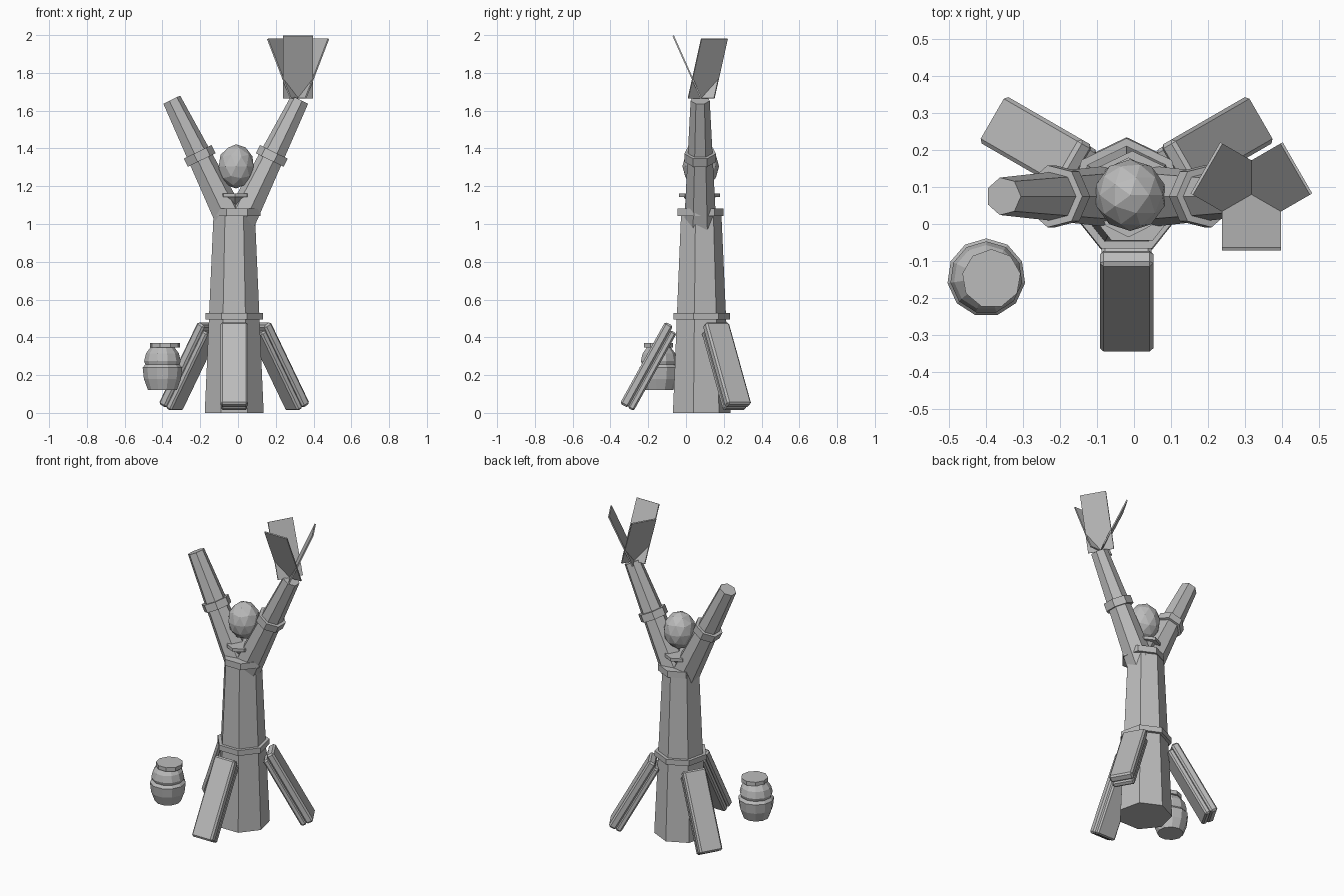
import bpy, bmesh, math
from mathutils import Vector, Matrix

cube = bpy.data.objects.get("Cube")
if cube:
    bpy.data.objects.remove(cube, do_unlink=True)

grey = bpy.data.materials.new("plain_grey")
grey.use_nodes = True
COLOUR = (0.5, 0.5, 0.5, 1)
grey.diffuse_color = COLOUR
grey.node_tree.nodes["Principled BSDF"].inputs["Base Color"].default_value = COLOUR

CX, CY = -0.02, 0.075          # trunk axis


def finish(name, bm):
    bmesh.ops.recalc_face_normals(bm, faces=bm.faces)
    mesh = bpy.data.meshes.new(name)
    bm.to_mesh(mesh)
    bm.free()
    mesh.materials.append(grey)
    obj = bpy.data.objects.new(name, mesh)
    bpy.context.collection.objects.link(obj)
    return obj


def lathe(name, profile, sides, matrix, start=math.pi / 2):
    """Closed solid from (radius, height) rings, capped at both ends."""
    bm = bmesh.new()
    rings = []
    for r, z in profile:
        rings.append([bm.verts.new(matrix @ Vector((
            r * math.cos(start + math.tau * i / sides),
            r * math.sin(start + math.tau * i / sides), z))) for i in range(sides)])
    for a, b in zip(rings, rings[1:]):
        for i in range(sides):
            j = (i + 1) % sides
            bm.faces.new((a[i], a[j], b[j], b[i]))
    bm.faces.new(rings[0])
    bm.faces.new(rings[-1])
    return finish(name, bm)


def at(x, y, z=0):
    return Matrix.Translation((x, y, z))


def board(name, size, matrix, bevel=0):
    """Box whose local origin is its centre, with optional chamfer."""
    bm = bmesh.new()
    bmesh.ops.create_cube(bm, size=1)
    bmesh.ops.scale(bm, vec=size, verts=bm.verts)
    if bevel:
        bmesh.ops.bevel(bm, geom=bm.edges[:], offset=bevel, segments=1, affect='EDGES')
    bmesh.ops.transform(bm, matrix=matrix, verts=bm.verts)
    return finish(name, bm)


def leaning(origin, heading, r, z, lean):
    """Frame at radius r and height z: local x outward, z leaning outward by lean."""
    return (at(*origin) @ Matrix.Rotation(heading, 4, 'Z') @ at(r, 0, z)
            @ Matrix.Rotation(lean, 4, 'Y'))


# Trunk with its two bands
lathe("trunk", [(0.16, 0), (0.112, 1.06)], 7, at(CX, CY))
lathe("lower_band", [(0.157, 0.495), (0.157, 0.53)], 7, at(CX, CY))
lathe("upper_band", [(0.128, 1.043), (0.128, 1.083)], 7, at(CX + 0.015, CY - 0.005))

# Collar dish and head
squash = at(-0.015, 0.072) @ Matrix.Diagonal((0.88, 1.08, 1, 1))
lathe("collar_cup", [(0.03, 1.08), (0.045, 1.105), (0.078, 1.142)], 8, squash)
lathe("collar_rim", [(0.1, 1.142), (0.1, 1.162)], 8, squash)
bm = bmesh.new()
bmesh.ops.create_icosphere(bm, subdivisions=2, radius=1)
bmesh.ops.transform(bm, verts=bm.verts,
                    matrix=at(-0.01, 0.078, 1.305) @ Matrix.Diagonal((0.097, 0.097, 0.117, 1)))
finish("head", bm)

# Raised arms with cuffs
for side, label in ((1, "left"), (-1, "right")):
    base = Vector((-0.012 + side * 0.014, 0.075, 0.99))
    tip = Vector((-0.012 + side * 0.341, 0.075, 1.657))
    axis = tip - base
    frame = Matrix.Translation(base) @ axis.to_track_quat('Z', 'Y').to_matrix().to_4x4()
    length = axis.length
    lathe(label + "_arm", [(0.088, 0), (0.052, length)], 7, frame)
    lathe(label + "_cuff", [(0.086, 0.52 * length), (0.086, 0.585 * length)], 7, frame)

# Three flat blades fanning out above the left arm
LEAN = math.radians(24)
for label, degrees, length in (("front", -90, 0.363), ("back_left", 30, 0.345),
                               ("back_right", 150, 0.345)):
    frame = leaning((0.318, 0.08, 0), math.radians(degrees), 0, 1.665, LEAN)
    board(label + "_blade", (0.008, 0.16, length), frame @ at(0, 0, length / 2))

# Three buttresses, each an outer plank over a narrower inner one
PITCH = math.radians(-29)
for label, degrees in (("front", -90), ("back_left", 30), ("back_right", 150)):
    # origin of the frame is the lower outer corner of the outer plank
    frame = leaning((CX, CY, 0), math.radians(degrees), 0.425, 0.05, PITCH)
    board(label + "_outer_plank", (0.048, 0.145, 0.495), frame @ at(-0.024, 0, 0.2475), 0.01)
    board(label + "_inner_plank", (0.037, 0.135, 0.47), frame @ at(-0.0645, 0, 0.235), 0.009)

# Floating pot in two bowls with a lid
pot = at(-0.4, -0.145)
lathe("pot_lower", [(0.077, 0.12), (0.099, 0.18), (0.106, 0.24), (0.09, 0.258)], 11, pot)
lathe("pot_upper", [(0.09, 0.252), (0.098, 0.275), (0.088, 0.315), (0.062, 0.35)], 11, pot)
lathe("pot_lid", [(0.08, 0.345), (0.08, 0.37)], 9, at(-0.386, -0.148))
